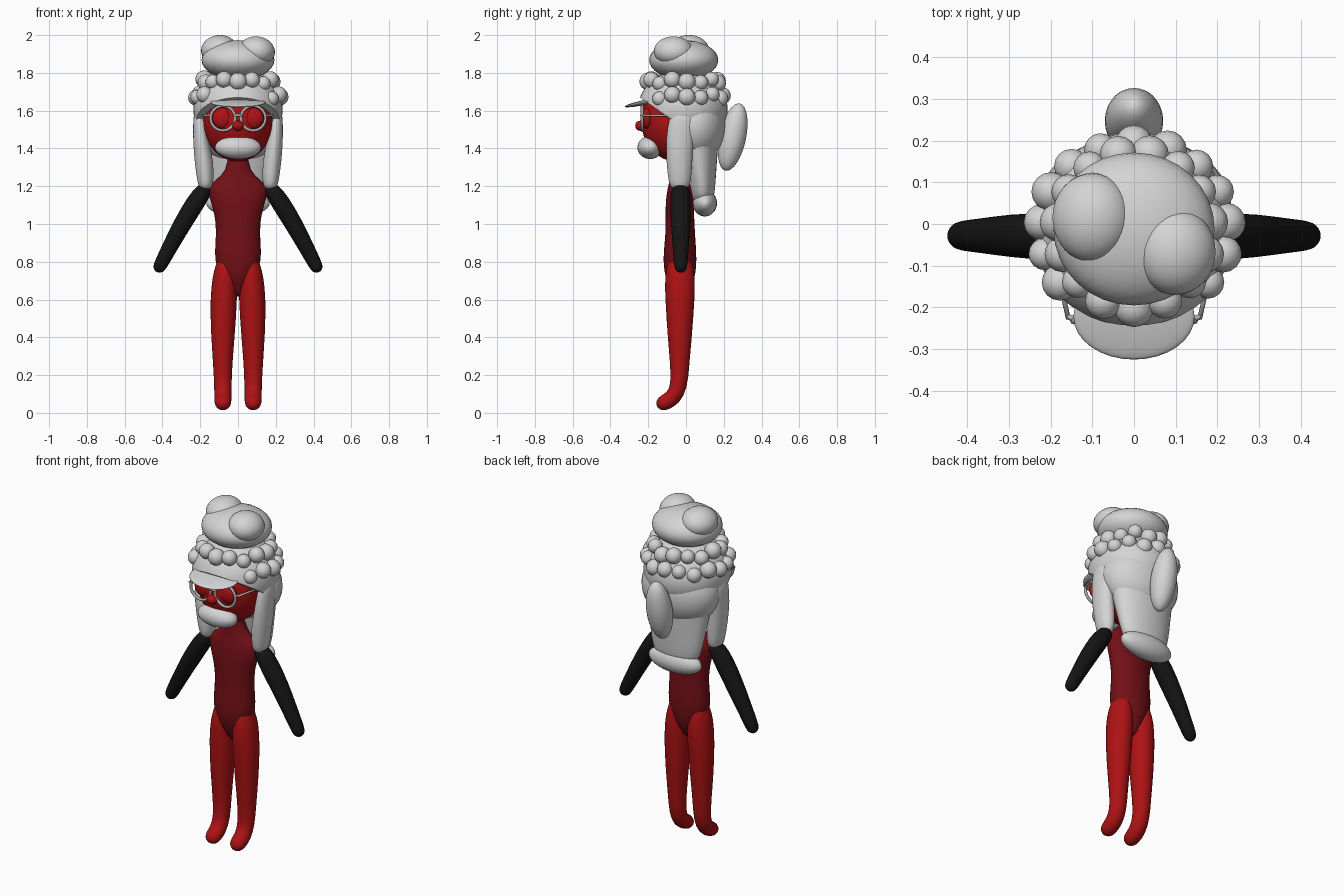
import bpy, bmesh, math
from mathutils import Vector, Matrix

if "Cube" in bpy.data.objects:
    bpy.data.objects.remove(bpy.data.objects["Cube"], do_unlink=True)


def material(name, r, g, b):
    m = bpy.data.materials.new(name)
    m.use_nodes = True
    m.diffuse_color = (r, g, b, 1)
    m.node_tree.nodes["Principled BSDF"].inputs["Base Color"].default_value = (r, g, b, 1)
    return m


HAIR = material("light grey", 0.66, 0.66, 0.66)
RED = material("bright red", 0.42, 0.006, 0.007)
DARK = material("dark red", 0.17, 0.005, 0.008)
BLACK = material("black", 0.007, 0.007, 0.007)
METAL = material("mid grey", 0.45, 0.45, 0.46)


def finish(name, bm, mat):
    bmesh.ops.recalc_face_normals(bm, faces=bm.faces)
    mesh = bpy.data.meshes.new(name)
    bm.to_mesh(mesh)
    bm.free()
    mesh.materials.append(mat)
    mesh.shade_smooth()
    ob = bpy.data.objects.new(name, mesh)
    bpy.context.collection.objects.link(ob)
    return ob


def ellipsoid(name, centre, radii, mat, tilt=0, segs=32, roll=0):
    bm = bmesh.new()
    rot = Matrix.Rotation(math.radians(tilt), 4, 'X') @ Matrix.Rotation(math.radians(roll), 4, 'Y')
    mtx = Matrix.Translation(centre) @ rot @ Matrix.Diagonal((*radii, 1))
    bmesh.ops.create_uvsphere(bm, u_segments=segs, v_segments=segs // 2, radius=1, matrix=mtx)
    return finish(name, bm, mat)


def limb(name, rings, mat, side=1, segs=16):
    """Loft of elliptical rings (x, y, z, rx, ry) along a path with rounded ends."""
    pts = [Vector((side * r[0], r[1], r[2])) for r in rings]
    stations = []
    for i, (p, r) in enumerate(zip(pts, rings)):
        t = (pts[min(i + 1, len(pts) - 1)] - pts[max(i - 1, 0)]).normalized()
        base = [(p, t, r[3], r[4])]
        if i in (0, len(pts) - 1):
            way = -1 if i == 0 else 1
            for a in (35, 65, 82):
                c, s = math.cos(math.radians(a)), math.sin(math.radians(a))
                base.append((p + t * way * s * min(r[3], r[4]), t, r[3] * c, r[4] * c))
            if i == 0:
                base.reverse()
        stations += base
    bm = bmesh.new()
    loops = []
    for p, t, rx, ry in stations:
        u = (Vector((1, 0, 0)) - t * t.x).normalized()
        v = t.cross(u)
        angles = [2 * math.pi * k / segs for k in range(segs)]
        loops.append([bm.verts.new(p + u * rx * math.cos(a) + v * ry * math.sin(a)) for a in angles])
    for a, b in zip(loops, loops[1:]):
        for k in range(segs):
            n = (k + 1) % segs
            bm.faces.new((a[k], a[n], b[n], b[k]))
    bm.faces.new(loops[0])
    bm.faces.new(loops[-1])
    ob = finish(name, bm, mat)
    ob.modifiers.new("smooth", 'SUBSURF').levels = 1
    ob.modifiers["smooth"].render_levels = 1
    return ob


def rod(name, a, b, r, mat):
    a, b = Vector(a), Vector(b)
    bm = bmesh.new()
    mtx = Matrix.Translation((a + b) / 2) @ (b - a).to_track_quat('Z', 'Y').to_matrix().to_4x4()
    bmesh.ops.create_cone(bm, cap_ends=True, segments=10, radius1=r, radius2=r,
                          depth=(b - a).length, matrix=mtx)
    return finish(name, bm, mat)


# Torso with neck
limb("torso", [(0, -.03, .66, .045, .05), (0, -.03, .70, .08, .074), (0, -.032, .77, .117, .088),
               (0, -.032, .85, .126, .088), (0, -.03, .95, .115, .078), (0, -.033, 1.05, .123, .076),
               (0, -.033, 1.13, .15, .075), (0, -.03, 1.195, .165, .066), (0, -.03, 1.235, .118, .056),
               (0, -.03, 1.28, .062, .05), (0, -.03, 1.38, .048, .046)], DARK, segs=24)

# Legs, arms and side locks
for side, label in ((1, "left"), (-1, "right")):
    limb(label + "_leg", [(.066, -.032, .79, .05, .066), (.070, -.032, .72, .067, .083),
                          (.076, -.032, .60, .073, .079), (.080, -.033, .42, .065, .067),
                          (.081, -.033, .25, .051, .051), (.080, -.036, .14, .047, .046),
                          (.080, -.068, .078, .046, .046), (.080, -.115, .054, .046, .043)], RED, side)
    limb(label + "_arm", [(.185, -.03, 1.17, .045, .05), (.222, -.03, 1.12, .052, .057),
                          (.295, -.028, 1.0, .049, .053), (.36, -.028, .88, .042, .043),
                          (.413, -.028, .778, .037, .037)], BLACK, side)
    limb(label + "_side_lock", [(.203, -.02, 1.56, .035, .07), (.198, -.035, 1.45, .042, .074),
                                (.178, -.035, 1.32, .052, .07), (.172, -.033, 1.22, .043, .06)], HAIR, side)

# Face
ellipsoid("head", (0, -.05, 1.55), (.185, .188, .22), RED)
ellipsoid("nose", (0, -.242, 1.52), (.03, .027, .027), RED, segs=20)
ellipsoid("beard", (0, -.19, 1.405), (.122, .067, .061), HAIR)

# Spectacles
for side, label in ((1, "left"), (-1, "right")):
    ellipsoid(label + "_eye", (side * .08, -.205, 1.56), (.056, .03, .056), RED, segs=24)
    bpy.ops.mesh.primitive_torus_add(location=(side * .08, -.232, 1.56), rotation=(math.pi / 2, 0, 0),
                                     major_radius=.065, minor_radius=.008,
                                     major_segments=36, minor_segments=8)
    ring = bpy.context.object
    ring.name = label + "_spectacle_rim"
    ring.data.materials.append(METAL)
    ring.data.shade_smooth()
    rod(label + "_hinge", (side * .138, -.228, 1.575), (side * .16, -.222, 1.575), .007, METAL)
    rod(label + "_temple", (side * .157, -.228, 1.575), (side * .195, -.06, 1.575), .006, METAL)
rod("spectacle_bridge", (-.02, -.236, 1.575), (.02, -.236, 1.575), .007, METAL)

# Hair cap: a dome whose lower edge slopes down from the forehead to the ears
bm = bmesh.new()
bmesh.ops.create_uvsphere(bm, u_segments=40, v_segments=24, radius=1,
                          matrix=Matrix.Translation((0, -.017, 1.61)) @ Matrix.Diagonal((.237, .237, .205, 1)))
for origin, normal in (((0, -.165, 1.615), (0, .57, .82)), ((0, 0, 1.5), (0, 0, 1))):
    cut = bmesh.ops.bisect_plane(bm, geom=bm.verts[:] + bm.edges[:] + bm.faces[:],
                                 plane_co=origin, plane_no=normal, clear_inner=True)
    rim = [e for e in cut["geom_cut"] if isinstance(e, bmesh.types.BMEdge)]
    bmesh.ops.holes_fill(bm, edges=rim, sides=0)
cap = finish("hair_cap", bm, HAIR)
bpy.ops.object.select_all(action='DESELECT')
cap.select_set(True)
bpy.context.view_layer.objects.active = cap
bpy.ops.object.shade_smooth_by_angle(angle=math.radians(40))

# Visor-like fringe over the brow
ellipsoid("fringe", (0, -.222, 1.643), (.145, .105, .013), HAIR, tilt=12)

# Hair behind the head, with a rolled end and a hanging bun
ellipsoid("back_hair_upper", (0, .045, 1.52), (.233, .165, .2), HAIR)
limb("back_hair_lower", [(0, .055, 1.55, .21, .13), (0, .065, 1.4, .19, .105),
                         (0, .08, 1.25, .168, .08), (0, .088, 1.16, .15, .065)], HAIR, segs=24)
ellipsoid("back_hair_roll", (0, .1, 1.11), (.168, .064, .07), HAIR)
ellipsoid("rear_bun", (0, .247, 1.46), (.07, .071, .182), HAIR, tilt=-12)

# Top bun with two lobes
ellipsoid("top_bun", (0, -.012, 1.868), (.193, .183, .105), HAIR)
ellipsoid("rear_top_lobe", (-.1, .015, 1.922), (.096, .107, .078), HAIR, roll=-8)
ellipsoid("front_top_lobe", (.1, -.066, 1.915), (.096, .104, .078), HAIR, roll=8)

# Curls in two staggered rows around the cap; the lower row leaves the brow clear
for row, (z, rx, ry, count) in enumerate(((1.755, .18, .185, 15), (1.675, .222, .207, 17))):
    for k in range(count):
        a = 2 * math.pi * (k + .5 * row) / count - math.pi / 2
        x, y = rx * math.cos(a), ry * math.sin(a) - .015
        if row and y < 0 and abs(x) < .14:
            continue
        wave = .012 * math.sin(k * 2.4)
        size = .043 + .004 * math.cos(k * 1.7)
        ellipsoid("curl", (x, y, z + wave), (size, size, size), HAIR, segs=16)
